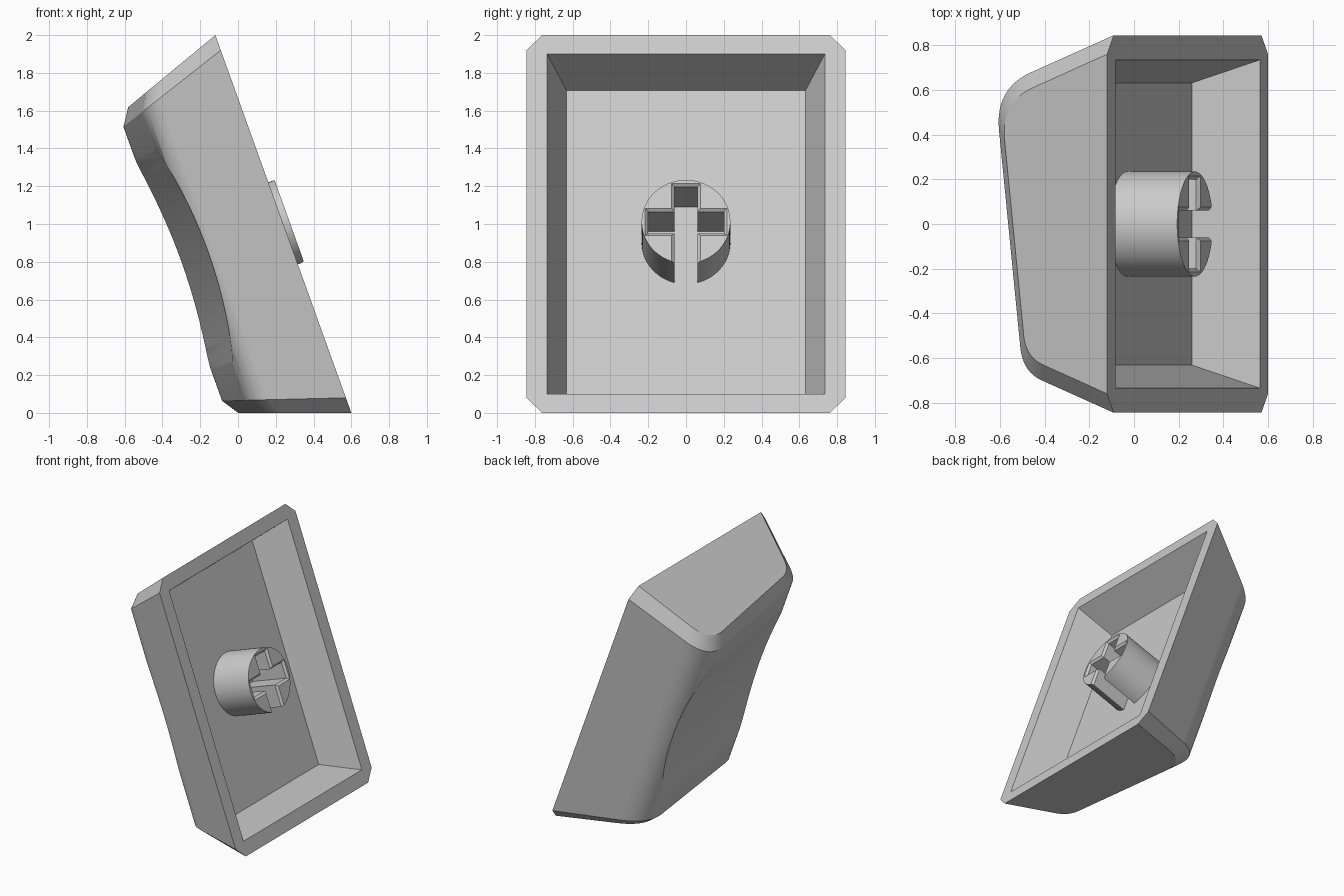
import bpy, bmesh, math
from mathutils import Matrix, Vector

old = bpy.data.objects.get("Cube")
if old:
    bpy.data.objects.remove(old, do_unlink=True)

grey = bpy.data.materials.new("matte_grey")
grey.use_nodes = True
tint = (0.6, 0.6, 0.6, 1)
grey.diffuse_color = tint
grey.node_tree.nodes["Principled BSDF"].inputs["Base Color"].default_value = tint

# Local frame: x = width, y = depth, z = height above the open rim
TILT = math.atan2(0.72, 2.0)
up = Vector((-math.sin(TILT), 0, math.cos(TILT)))
out = Vector((-math.cos(TILT), 0, -math.sin(TILT)))
FRAME = Matrix((up, Vector((0, 1, 0)), out)).transposed().to_4x4()
FRAME.translation = (0.24, 0, 1.0)


def finish(bm, name):
    bmesh.ops.recalc_face_normals(bm, faces=bm.faces)
    mesh = bpy.data.meshes.new(name)
    bm.to_mesh(mesh)
    bm.free()
    mesh.materials.append(grey)
    ob = bpy.data.objects.new(name, mesh)
    ob.matrix_world = FRAME
    bpy.context.collection.objects.link(ob)
    return ob


def loft(rings, name):
    """Skin closed rings of equal length and cap both ends."""
    bm = bmesh.new()
    loops = [[bm.verts.new(p) for p in ring] for ring in rings]
    for a, b in zip(loops, loops[1:]):
        for i in range(len(a)):
            j = (i + 1) % len(a)
            bm.faces.new((a[i], a[j], b[j], b[i]))
    bm.faces.new(loops[0])
    bm.faces.new(loops[-1])
    return finish(bm, name)


def rect(x0, x1, y0, y1, z):
    return [(x0, y0, z), (x1, y0, z), (x1, y1, z), (x0, y1, z)]


def cylinder(name, radius, length, sides, matrix):
    bm = bmesh.new()
    bmesh.ops.create_cone(bm, cap_ends=True, segments=sides, radius1=radius,
                          radius2=radius, depth=length, matrix=matrix)
    return finish(bm, name)


def cut(target, cutter):
    mod = target.modifiers.new("cut", "BOOLEAN")
    mod.operation = "DIFFERENCE"
    mod.solver = "EXACT"
    mod.object = cutter
    cutter.hide_render = True
    bpy.context.view_layer.update()
    bpy.context.view_layer.objects.active = target
    bpy.ops.object.modifier_apply(modifier=mod.name)
    bpy.data.objects.remove(cutter, do_unlink=True)


def fillet(a, b, c, steps=12):
    a, b, c = Vector(a), Vector(b), Vector(c)
    return [a.lerp(b, t).lerp(b.lerp(c, t), t)
            for t in (i / steps for i in range(steps + 1))]


# Outer shell: rounded depth profile swept across the width, chamfered ends
profile = [(0.845, 0)]
profile += fillet((0.68, 0.445), (0.608, 0.642), (0.42, 0.62))
profile += fillet((-0.55, 0.505), (-0.661, 0.493), (-0.70, 0.39))
profile += [(-0.845, 0)]


def ring(side, inset):
    if inset:
        return [(side * (1.063 - 0.36 * 0.905 * h), y * 0.9, h * 0.905) for y, h in profile]
    return [(side * (0.978 - 0.333 * h), y, h) for y, h in profile]


shell = loft([ring(-1, True), ring(-1, False), ring(1, False), ring(1, True)], "cap_shell")

# The inset end outlines meet the rim, so the chamfer closes on z = 0
SLOPE = math.atan(0.118)
RADIUS = 2.8
dish_pose = (Matrix.Translation((0, 0, 0.505 + RADIUS / math.cos(SLOPE)))
             @ Matrix.Rotation(SLOPE - math.pi / 2, 4, "X"))
cut(shell, cylinder("dish_cutter", RADIUS, 4, 256, dish_pose))

# Hollow underside with tapered walls
TAPER = 0.36
CEILING = 0.286


def hollow(z):
    w, d = 0.956 - TAPER * z, 0.735 - TAPER * z
    return rect(-w, w, -d, d, z)


cut(shell, loft([hollow(-0.1), hollow(CEILING)], "hollow_cutter"))

# Round stem with a cross socket that breaks out through its lower wall
TIP = -0.035
FLARE = 0.016
stem = cylinder("stem", 0.235, CEILING + 0.004 - TIP, 64,
                Matrix.Translation((0, 0, (CEILING + 0.004 + TIP) / 2)))


def slot(x0, x1, y0, y1, name):
    f = FLARE
    wide = (x0 - f, x1 + f, y0 - f, y1 + f)
    return loft([rect(*wide, TIP - 0.05), rect(*wide, TIP),
                 rect(x0, x1, y0, y1, TIP + f), rect(x0, x1, y0, y1, 0.4)], name)


cut(stem, slot(-0.4, 0.2, -0.06, 0.06, "long_slot_cutter"))
cut(stem, slot(-0.06, 0.06, -0.2, 0.2, "cross_slot_cutter"))

# Smooth shading with crisp edges
for ob in (shell, stem):
    bpy.ops.object.select_all(action="DESELECT")
    ob.select_set(True)
    bpy.context.view_layer.objects.active = ob
    bpy.ops.object.shade_smooth_by_angle(angle=math.radians(28))
    mod = ob.modifiers.new("even_normals", "WEIGHTED_NORMAL")
    mod.keep_sharp = True
